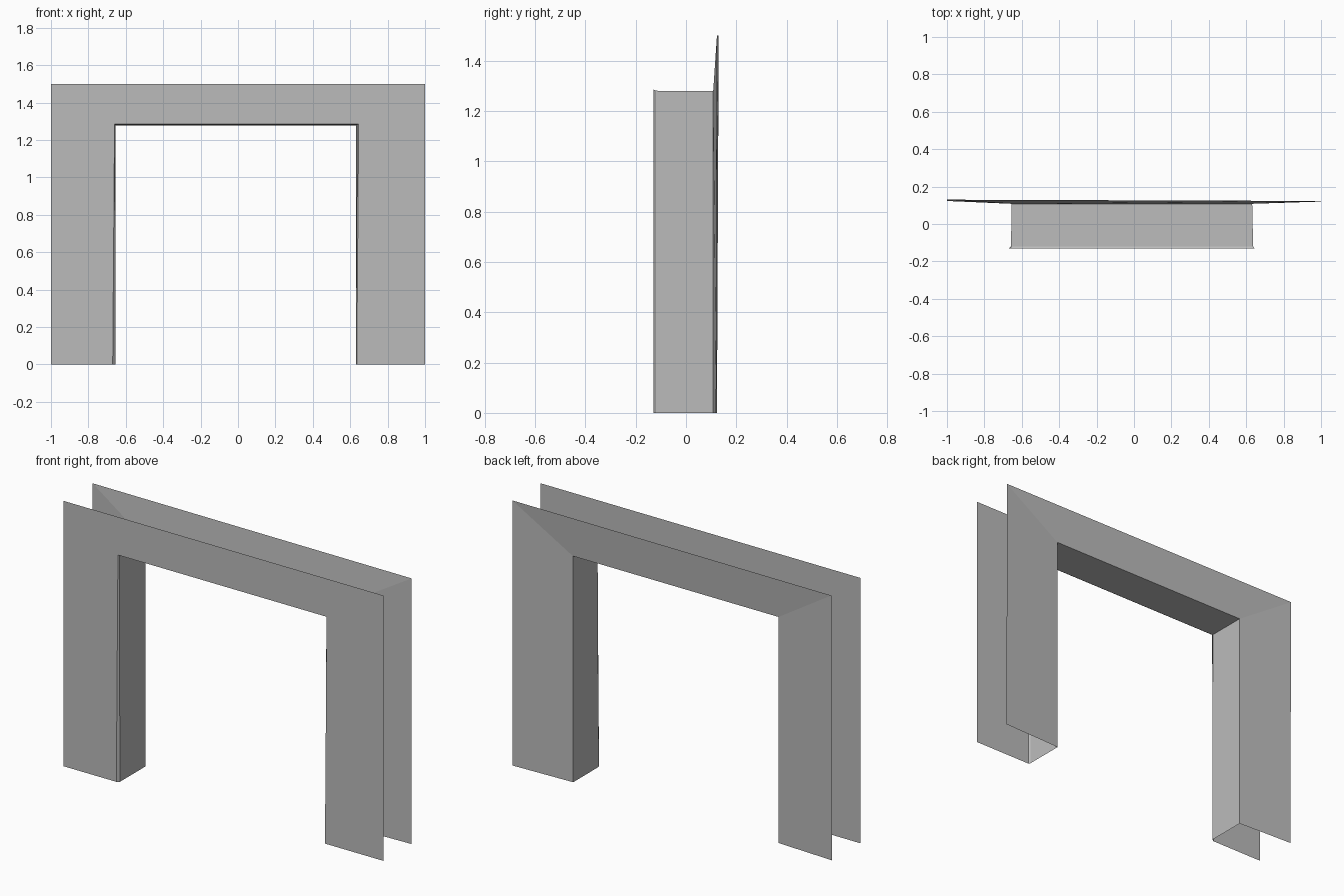
import bpy

cube = bpy.data.objects.get("Cube")
if cube:
    bpy.data.objects.remove(cube, do_unlink=True)

# One plain grey paint
grey = bpy.data.materials.new("grey_paint")
grey.use_nodes = True
colour = (0.5, 0.5, 0.5, 1)
grey.diffuse_color = colour
grey.node_tree.nodes["Principled BSDF"].inputs["Base Color"].default_value = colour


def arch(left, right, top, depths, foot_left=None, foot_right=None):
    """Open outline: left foot, left corner, right corner, right foot."""
    xs = (left if foot_left is None else foot_left, left, right,
          right if foot_right is None else foot_right)
    return list(zip(xs, depths, (0, top, top, 0)))


def strip(name, start, end):
    """Single-sided band of quads between two arch outlines."""
    faces = [(i, i + 1, i + 5, i + 4) for i in range(3)]
    mesh = bpy.data.meshes.new(name)
    mesh.from_pydata(start + end, [], faces)
    mesh.materials.append(grey)
    obj = bpy.data.objects.new(name, mesh)
    bpy.context.collection.objects.link(obj)
    return obj


# Outlines from the front edge, through the opening, to the back edge
front_outer = arch(-1, 1, 1.5, [-0.13] * 4)
front_inner = arch(-0.66, 0.645, 1.285, [-0.13] * 4, -0.67, 0.635)
lining_front = arch(-0.657, 0.637, 1.28, [-0.12] * 4, -0.655, 0.63)
lining_back = arch(-0.655, 0.632, 1.278, [0.108] * 4, -0.655, 0.63)
back_outer = arch(-1, 1, 1.5, (0.123, 0.13, 0.123, 0.12))

# Front casing, narrow chamfer, opening lining and back casing
strip("front_casing", front_outer, front_inner)
strip("opening_chamfer", front_inner, lining_front)
strip("opening_lining", lining_front, lining_back)
strip("back_casing", lining_back, back_outer)
